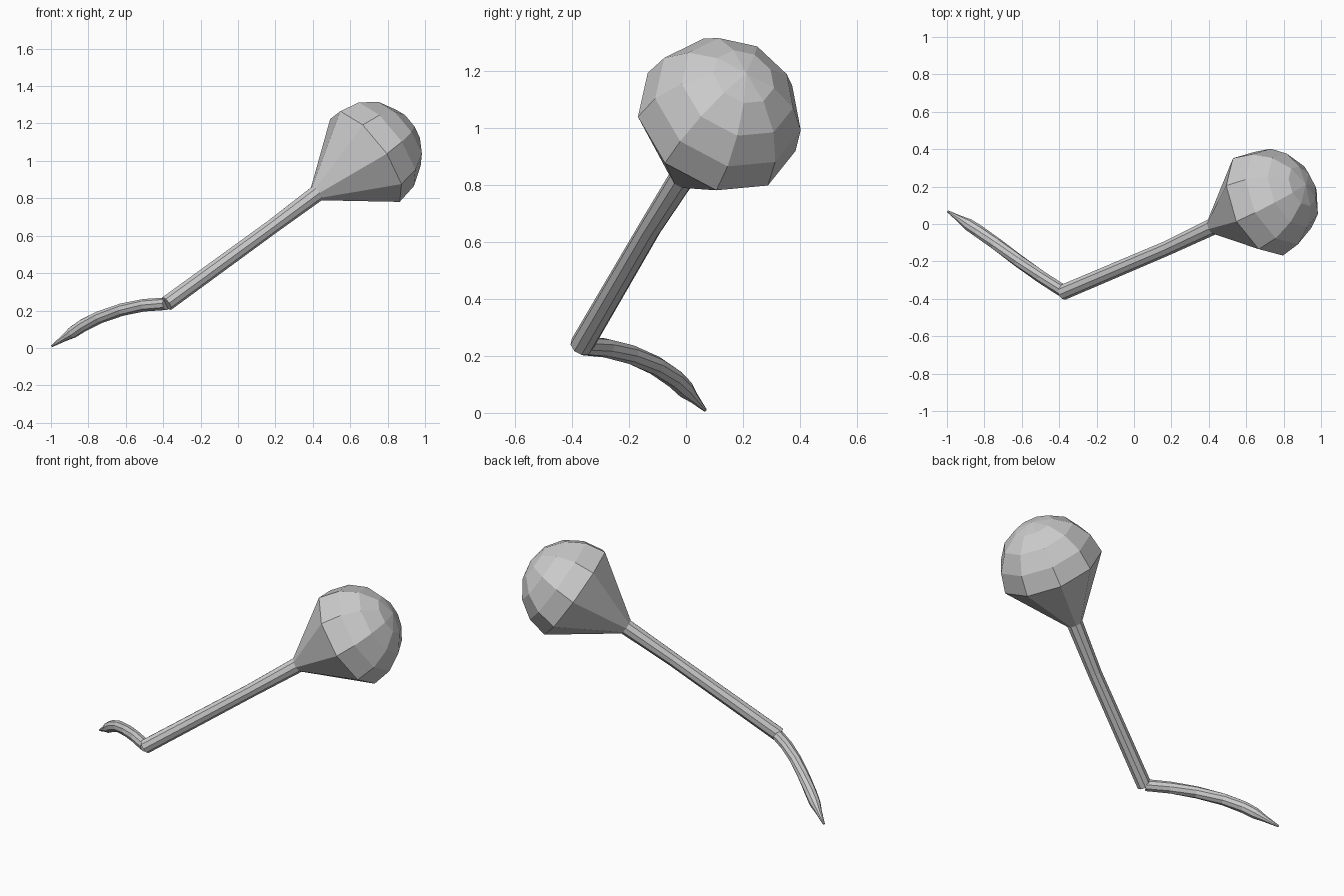
import bpy, bmesh, math
from mathutils import Vector

if "Cube" in bpy.data.objects:
    bpy.data.objects.remove(bpy.data.objects["Cube"])

SIDES = 9
REF = Vector((0.123, -0.264, 0.03))   # direction of the first corner of every ring


def loft(name, rings):
    """Skin a list of (centre, radius, axis) rings; radius 0 makes a point."""
    bm = bmesh.new()
    loops = []
    for c, r, axis in rings:
        axis = Vector(axis).normalized()
        u = (REF - axis * REF.dot(axis)).normalized()
        v = axis.cross(u)
        n = SIDES if r > 0 else 1
        loops.append([bm.verts.new(Vector(c) + r * (u * math.cos(2 * math.pi * i / SIDES)
                                                    + v * math.sin(2 * math.pi * i / SIDES)))
                      for i in range(n)])
    for a, b in zip(loops, loops[1:]):
        for i in range(SIDES):
            j = (i + 1) % SIDES
            if len(b) == 1:
                bm.faces.new((a[i], a[j], b[0]))
            else:
                bm.faces.new((a[i], a[j], b[j], b[i]))
    for end in (loops[0], loops[-1]):
        if len(end) > 1:
            bm.faces.new(end)
    bmesh.ops.recalc_face_normals(bm, faces=bm.faces)
    me = bpy.data.meshes.new(name)
    bm.to_mesh(me)
    bm.free()
    ob = bpy.data.objects.new(name, me)
    bpy.context.collection.objects.link(ob)
    return ob


# Straight handle flaring into a domed bulb
axis = Vector((0.757, 0.336, 0.56)).normalized()
rim = Vector((0.687, 0.108, 1.02))
rings = [((-0.383, -0.366, 0.237), 0.042, axis),
         ((0.18, -0.127, 0.647), 0.04, axis),
         ((0.42, -0.013, 0.826), 0.046, axis)]
for k in range(5):
    t = math.radians(22.5 * k)
    r = 0.298 * math.cos(t) if k < 4 else 0
    rings.append((rim + axis * 0.306 * math.sin(t), r, axis))
loft("handle_and_bulb", rings)

# Curved lower stem tapering to a narrow tip
path = [((-0.385, -0.355, 0.235), 0.034),
        ((-0.50, -0.280, 0.228), 0.034),
        ((-0.62, -0.195, 0.205), 0.034),
        ((-0.74, -0.105, 0.165), 0.034),
        ((-0.83, -0.040, 0.120), 0.034),
        ((-0.885, -0.003, 0.083), 0.032),
        ((-0.93, 0.026, 0.053), 0.019),
        ((-0.995, 0.067, 0.010), 0.006)]
pts = [Vector(p) for p, r in path]
last = len(pts) - 1
loft("curved_stem", [(pts[i], path[i][1], pts[min(i + 1, last)] - pts[max(i - 1, 0)])
                     for i in range(len(pts))])
